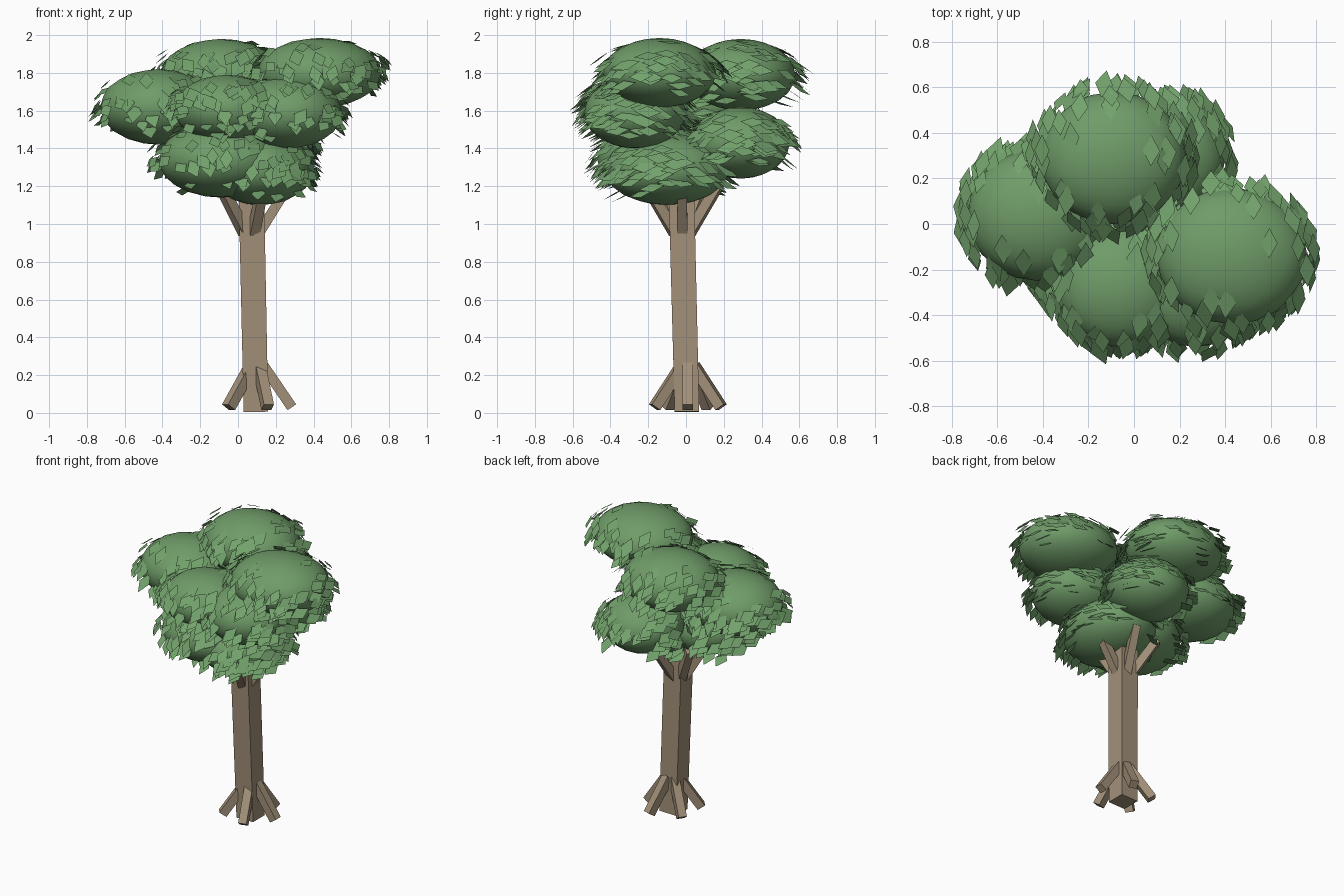
import bpy, bmesh, math, random
from mathutils import Vector, Matrix

if "Cube" in bpy.data.objects:
    bpy.data.objects.remove(bpy.data.objects["Cube"])

random.seed(4)


def material(name, color):
    m = bpy.data.materials.new(name)
    m.diffuse_color = (*color, 1)
    m.use_nodes = True
    m.node_tree.nodes["Principled BSDF"].inputs["Base Color"].default_value = m.diffuse_color
    return m


bark = material("bark", (0.36, 0.28, 0.19))
green = material("foliage_green", (0.16, 0.33, 0.14))
leaf_green = material("leaf_green", (0.17, 0.36, 0.15))


def add_object(name, bm, mat):
    me = bpy.data.meshes.new(name)
    bm.to_mesh(me)
    bm.free()
    ob = bpy.data.objects.new(name, me)
    bpy.context.collection.objects.link(ob)
    me.materials.append(mat)
    return ob


def square_beam(name, start, end, w0, w1):
    # tapered square bar between two points
    a, b = Vector(start), Vector(end)
    d = (b - a).normalized()
    side = Vector((-d.y, d.x, 0))
    if side.length < 0.2:
        side = Vector((0, 1, 0))
    side.normalize()
    other = d.cross(side).normalized()
    bm = bmesh.new()
    rings = []
    for p, w in ((a, w0), (b, w1)):
        rings.append([bm.verts.new(p + (side * s + other * t) * w / 2)
                      for s, t in ((1, 1), (-1, 1), (-1, -1), (1, -1))])
    bm.faces.new(rings[0][::-1])
    bm.faces.new(rings[1])
    for i in range(4):
        j = (i + 1) % 4
        bm.faces.new((rings[0][i], rings[0][j], rings[1][j], rings[1][i]))
    bmesh.ops.recalc_face_normals(bm, faces=bm.faces)
    return add_object(name, bm, bark)


# Trunk
square_beam("trunk", (0.095, 0.005, 0.005), (0.07, -0.025, 1.2), 0.13, 0.135)

# Roots and branches, five of each around the trunk
for i in range(5):
    a = math.radians(72 * i)
    c, s = math.cos(a), math.sin(a)
    square_beam(f"root_{i + 1}", (0.1 + 0.035 * c, 0.01 + 0.035 * s, 0.25),
                (0.1 + 0.185 * c, 0.01 + 0.185 * s, 0.03), 0.055, 0.055)
    square_beam(f"branch_{i + 1}", (0.07 + 0.04 * c, -0.02 + 0.04 * s, 0.95),
                (0.07 + 0.21 * c, -0.02 + 0.21 * s, 1.22), 0.055, 0.05)

# Foliage clumps: centre, radii
clumps = [
    ((-0.09, 0.29, 1.79), (0.32, 0.29, 0.19)),
    ((0.43, -0.14, 1.80), (0.33, 0.30, 0.185)),
    ((-0.42, 0.04, 1.62), (0.31, 0.29, 0.20)),
    ((-0.06, -0.27, 1.61), (0.28, 0.27, 0.18)),
    ((0.27, -0.27, 1.59), (0.28, 0.27, 0.19)),
    ((-0.09, -0.15, 1.34), (0.33, 0.32, 0.20)),
    ((0.12, -0.10, 1.29), (0.28, 0.33, 0.19)),
    ((0.13, 0.29, 1.43), (0.27, 0.26, 0.19)),
]
for i, (c, r) in enumerate(clumps):
    bm = bmesh.new()
    bmesh.ops.create_icosphere(bm, subdivisions=3, radius=1.0)
    bmesh.ops.transform(bm, verts=bm.verts,
                        matrix=Matrix.Translation(c) @ Matrix.Diagonal((*r, 1)))
    for f in bm.faces:
        f.smooth = True
    add_object(f"foliage_clump_{i + 1}", bm, green)


def buried(p, skip):
    for k, (c, r) in enumerate(clumps):
        if k != skip and sum(((p[n] - c[n]) / r[n]) ** 2 for n in range(3)) < 0.95:
            return True
    return False


# Diamond leaves around each clump, lengthwise along y and tilted upwards
bm = bmesh.new()
for k, (c, r) in enumerate(clumps):
    for n in range(110):
        z = random.triangular(-0.8, 0.95, -0.05)
        a = random.uniform(0, math.tau)
        q = math.sqrt(1 - z * z)
        d = Vector((q * math.cos(a), q * math.sin(a), z))
        off = random.uniform(1.02, 1.16) if z < 0.6 else 1.02
        p = Vector([c[m] + d[m] * r[m] * off for m in range(3)])
        if buried(p, k) or p.z > 1.99:
            continue
        normal = Vector((d.x, d.y, abs(d.z) + 0.75))
        normal += Vector([random.uniform(-0.25, 0.25) for _ in range(3)])
        normal.normalize()
        long = Vector((random.uniform(-0.2, 0.2), 1, 0))
        long = (long - normal * long.dot(normal)).normalized()
        wide = long.cross(normal)
        size = random.uniform(0.85, 1.15)
        long *= 0.068 * size
        wide *= 0.038 * size
        bm.faces.new([bm.verts.new(p + v) for v in (long, -wide, -long, wide)])
add_object("leaves", bm, leaf_green)
